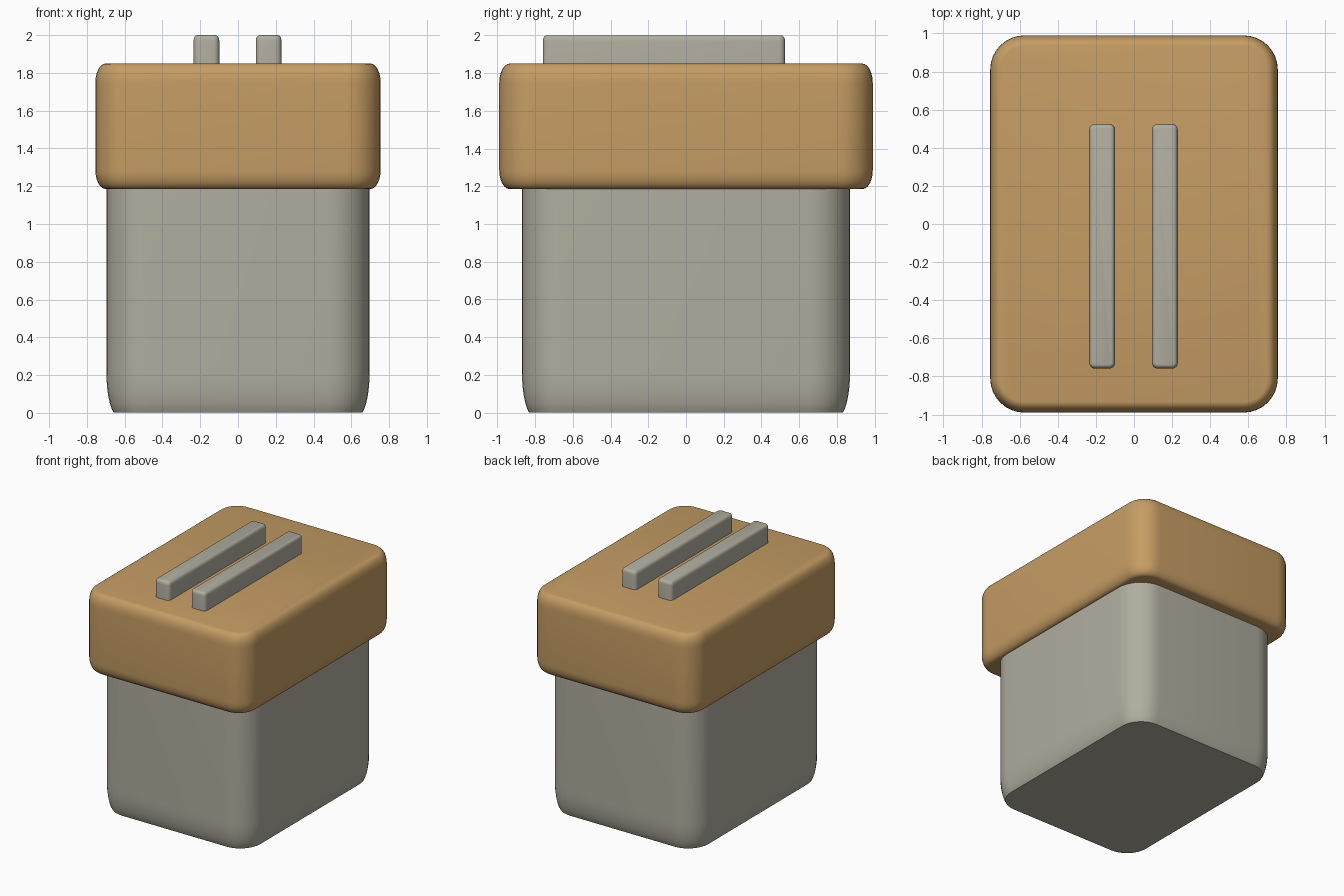
import bpy
import bmesh
from math import sin, cos, pi, radians

if "Cube" in bpy.data.objects:
    bpy.data.objects.remove(bpy.data.objects["Cube"])


def material(name, color):
    mat = bpy.data.materials.new(name)
    mat.use_nodes = True
    mat.diffuse_color = color
    mat.node_tree.nodes["Principled BSDF"].inputs["Base Color"].default_value = color
    return mat


def outline(hx, hy, r, steps):
    """Rounded rectangle, counter-clockwise."""
    points = []
    for k, (sx, sy) in enumerate([(1, 1), (-1, 1), (-1, -1), (1, -1)]):
        for i in range(steps + 1):
            a = (k + i / steps) * pi / 2
            points.append((sx * (hx - r) + r * cos(a), sy * (hy - r) + r * sin(a)))
    return points


def round_edge(z, height, inset, steps):
    """Elliptical rounding as (z, inset) levels, from the wall to the flat end."""
    angles = [i * pi / 2 / steps for i in range(steps + 1)]
    return [(z + height * sin(a), inset * (1 - cos(a))) for a in angles]


def rounded_box(name, center, half, radius, levels, mat, steps=8):
    """Loft a rounded rectangle through the levels and cap both ends."""
    bm = bmesh.new()
    rings = []
    for z, inset in levels:
        ring = outline(half[0] - inset, half[1] - inset, radius - inset, steps)
        rings.append([bm.verts.new((x, y, z)) for x, y in ring])
    for low, high in zip(rings, rings[1:]):
        for i in range(len(low)):
            j = (i + 1) % len(low)
            bm.faces.new((low[i], low[j], high[j], high[i]))
    bm.faces.new(rings[0][::-1])
    bm.faces.new(rings[-1])
    mesh = bpy.data.meshes.new(name)
    bm.to_mesh(mesh)
    bm.free()
    mesh.materials.append(mat)
    obj = bpy.data.objects.new(name, mesh)
    obj.location = (*center, 0)
    bpy.context.collection.objects.link(obj)
    bpy.ops.object.select_all(action="DESELECT")
    obj.select_set(True)
    bpy.context.view_layer.objects.active = obj
    bpy.ops.object.shade_smooth_by_angle(angle=radians(40))
    return obj


tan = material("warm tan", (0.56, 0.335, 0.127, 1))
grey = material("stone grey", (0.44, 0.425, 0.35, 1))

# Body, tucked in towards a flat base
tuck = [(0.22 * (1 - sin(a)), 0.06 * (1 - cos(a)))
        for a in (i * 1.2 / 6 for i in range(7))]
floor = tuck[-1][0]
body_levels = [(z - floor * (1 - z / 0.22), inset) for z, inset in reversed(tuck)]
rounded_box("body", (0, 0), (0.697, 0.87), 0.22, body_levels + [(1.3, 0)], grey)

# Lid, rounded at its top and bottom rims
lid_levels = (round_edge(1.285, -0.1, 0.055, 6)[::-1]
              + round_edge(1.75, 0.1, 0.055, 6))
rounded_box("lid", (0, 0), (0.755, 0.99), 0.18, lid_levels, tan)

# Pair of raised bars on the lid
for side, x in (("right", -0.167), ("left", 0.162)):
    bar_levels = [(1.8, 0)] + round_edge(1.97, 0.03, 0.02, 4)
    rounded_box(side + "_bar", (x, -0.117), (0.068, 0.642), 0.03,
                bar_levels, grey, steps=4)
